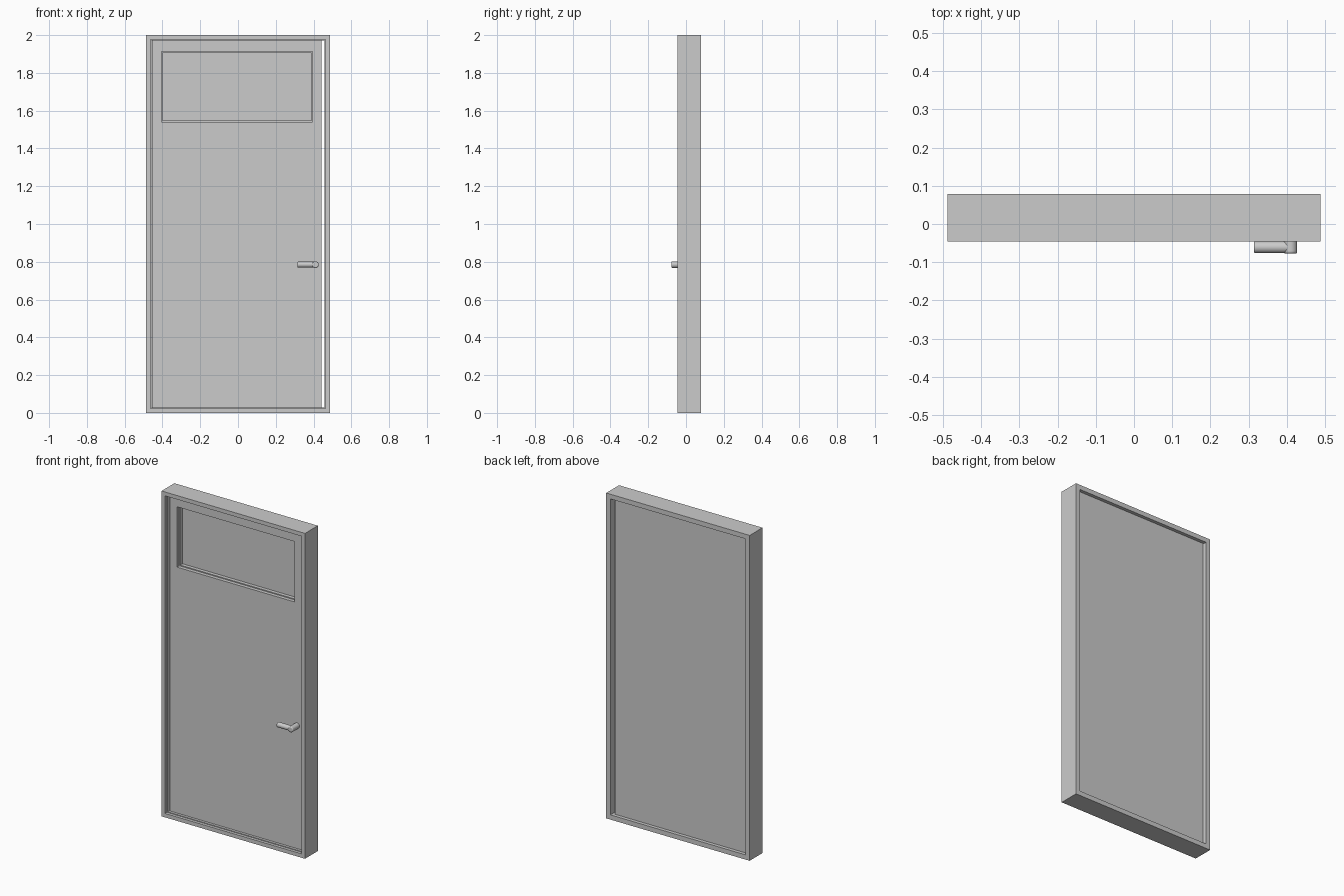
import bpy, bmesh, math
from mathutils import Matrix, Vector

cube = bpy.data.objects.get("Cube")
if cube:
    bpy.data.objects.remove(cube, do_unlink=True)

grey = bpy.data.materials.new("light_grey")
grey.use_nodes = True
colour = (0.6, 0.6, 0.6, 1)
grey.diffuse_color = colour
grey.node_tree.nodes["Principled BSDF"].inputs["Base Color"].default_value = colour


def finish(bm, name):
    bmesh.ops.recalc_face_normals(bm, faces=bm.faces)
    mesh = bpy.data.meshes.new(name)
    bm.to_mesh(mesh)
    bm.free()
    mesh.materials.append(grey)
    obj = bpy.data.objects.new(name, mesh)
    bpy.context.collection.objects.link(obj)
    return obj


def grow(rect, amount):
    """Shrink a rectangle (x0, x1, z0, z1) by an equal margin."""
    x0, x1, z0, z1 = rect
    return (x0 + amount, x1 - amount, z0 + amount, z1 - amount)


def stepped_panel(name, steps, ring=False):
    """Bridge rectangles, each given with its depth y; cap the ends or close the ring."""
    bm = bmesh.new()
    loops = []
    for (x0, x1, z0, z1), y in steps:
        corners = ((x0, z0), (x1, z0), (x1, z1), (x0, z1))
        loops.append([bm.verts.new((x, y, z)) for x, z in corners])
    pairs = list(zip(loops, loops[1:]))
    if ring:
        pairs.append((loops[-1], loops[0]))
    else:
        bm.faces.new(loops[0])
        bm.faces.new(loops[-1])
    for a, b in pairs:
        for i in range(4):
            j = (i + 1) % 4
            bm.faces.new((a[i], a[j], b[j], b[i]))
    return finish(bm, name)


def rod(name, start, end, radius, bevel):
    """Smooth cylinder with a rounded rim between two points."""
    start, end = Vector(start), Vector(end)
    axis = end - start
    place = Matrix.Translation((start + end) / 2) @ axis.to_track_quat('Z', 'Y').to_matrix().to_4x4()
    bm = bmesh.new()
    bmesh.ops.create_cone(bm, cap_ends=True, segments=32, radius1=radius,
                          radius2=radius, depth=axis.length, matrix=place)
    obj = finish(bm, name)
    mod = obj.modifiers.new("rounded_rim", 'BEVEL')
    mod.width = bevel
    mod.segments = 3
    mod.limit_method = 'ANGLE'
    mod.angle_limit = math.radians(40)
    bpy.ops.object.select_all(action='DESELECT')
    obj.select_set(True)
    bpy.context.view_layer.objects.active = obj
    bpy.ops.object.shade_smooth_by_angle(angle=math.radians(40))
    return obj


FRONT, BACK = -0.046, 0.0785
DOOR_FRONT, DOOR_BACK = -0.013, 0.058

# Door frame with a small step behind its front edge
outer = (-0.488, 0.488, 0, 2)
opening = grow(outer, 0.024)
rebate = grow(outer, 0.029)
stepped_panel("door_frame", [
    (outer, FRONT), (opening, FRONT), (opening, FRONT + 0.018),
    (rebate, FRONT + 0.018), (rebate, BACK), (outer, BACK)], ring=True)

# Door leaf with a stepped window recess, plain at the back
leaf = (-0.454, 0.443, 0.0295, 1.9705)
window = (-0.406, 0.395, 1.541, 1.912)
pane = grow(window, 0.006)
stepped_panel("door_leaf", [
    (leaf, DOOR_BACK), (leaf, DOOR_FRONT), (window, DOOR_FRONT),
    (window, DOOR_FRONT + 0.022), (pane, DOOR_FRONT + 0.022),
    (pane, DOOR_FRONT + 0.044)])

# Lever handle
rod("handle_stem", (0.41, DOOR_FRONT + 0.005, 0.785), (0.41, -0.0775, 0.785), 0.0175, 0.005)
rod("handle_lever", (0.412, -0.061, 0.785), (0.314, -0.061, 0.785), 0.0155, 0.004)
